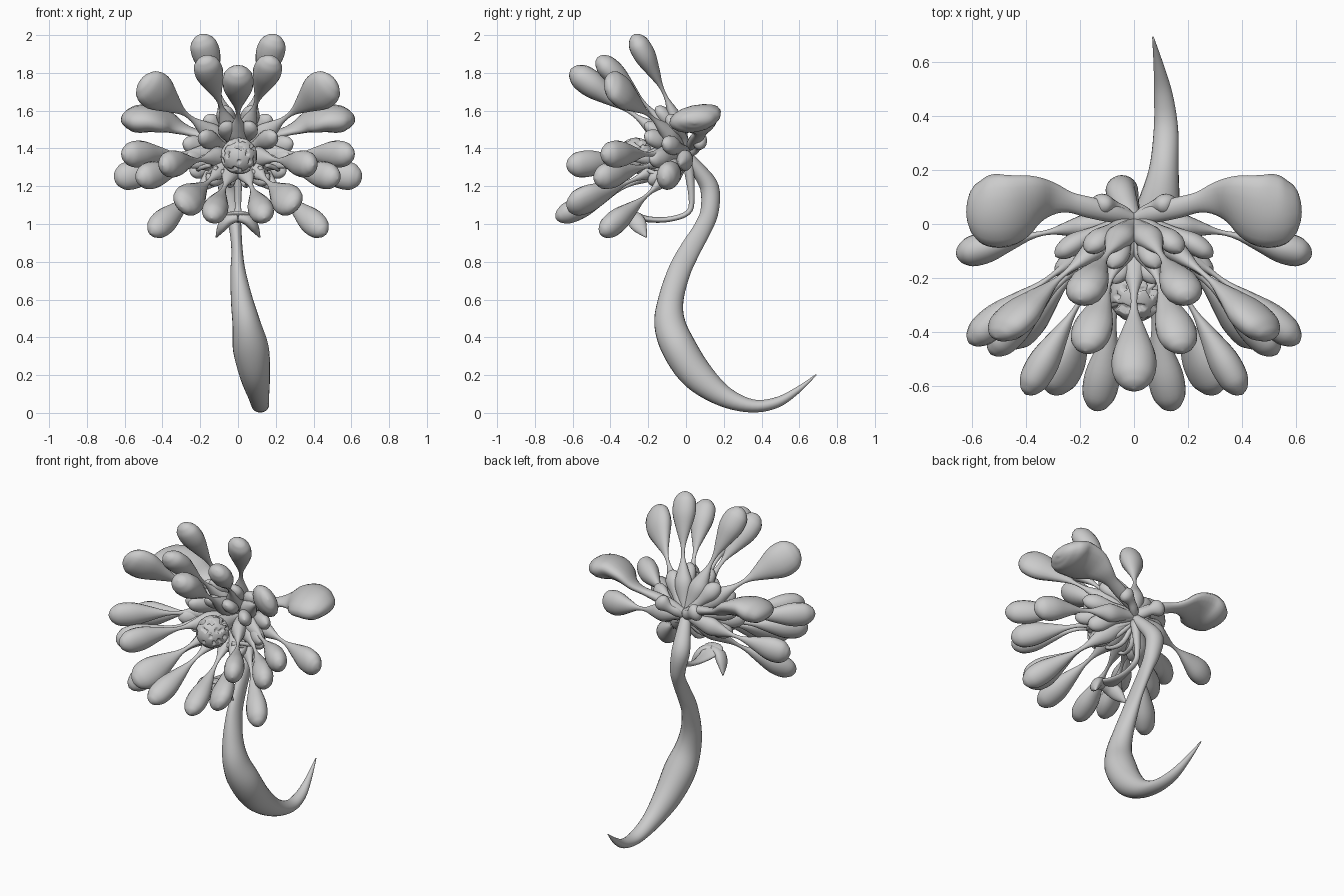
import bpy, bmesh, math
from mathutils import Vector, noise

BASE = Vector((0, 0.01, 1.37))


def catmull(rows, steps):
    out = []
    n = len(rows)
    for i in range(n - 1):
        p = [rows[max(0, min(n - 1, i + k))] for k in (-1, 0, 1, 2)]
        for s in range(steps):
            t = s / steps
            out.append([0.5 * (2 * b + (c - a) * t + (2 * a - 5 * b + 4 * c - d) * t * t
                               + (3 * b - a - 3 * c + d) * t ** 3) for a, b, c, d in zip(*p)])
    out.append(list(rows[-1]))
    return out


def loft(name, rows, side, steps=4, sides=16):
    """Rows are x, y, z, half width, half thickness."""
    rows = catmull(rows, steps)
    pts = [Vector(r[:3]) for r in rows]
    bm = bmesh.new()
    rings = []
    for i, r in enumerate(rows):
        tan = (pts[min(i + 1, len(pts) - 1)] - pts[max(i - 1, 0)]).normalized()
        s = (side - tan * side.dot(tan)).normalized()
        n = tan.cross(s)
        w, h = max(r[3], 0.001), max(r[4], 0.001)
        rings.append([bm.verts.new(pts[i] + s * w * math.cos(a) + n * h * math.sin(a))
                      for a in (2 * math.pi * k / sides for k in range(sides))])
    for a, b in zip(rings, rings[1:]):
        for k in range(sides):
            j = (k + 1) % sides
            bm.faces.new((a[k], a[j], b[j], b[k]))
    bm.faces.new(rings[0])
    bm.faces.new(rings[-1])
    return finish(name, bm)


def finish(name, bm):
    bmesh.ops.recalc_face_normals(bm, faces=bm.faces)
    for f in bm.faces:
        f.smooth = True
    me = bpy.data.meshes.new(name)
    bm.to_mesh(me)
    bm.free()
    ob = bpy.data.objects.new(name, me)
    bpy.context.collection.objects.link(ob)
    return ob


# Spoon petal: swollen claw, thin neck, rounded bulb
SPOON = [(0, .022), (.12, .036), (.26, .056), (.36, .038), (.47, .014), (.57, .016),
         (.69, .044), (.82, .073), (.92, .071), (.97, .048), (.99, .027), (1, .002)]
BUD = [(0, .025), (.25, .03), (.5, .03), (.75, .05), (.9, .043), (.97, .024), (1, .002)]


def petal(name, tip, profile=SPOON, width=1.0, thick=0.78, bend=0.045, sag=0.0):
    tip = Vector(tip)
    d = tip - BASE
    ctrl = BASE + d * 0.5 + Vector((0, bend, -sag))
    side = d.cross(Vector((0, -1, 0))).normalized()
    rows = []
    for t, w in profile:
        p = BASE * (1 - t) ** 2 + ctrl * 2 * t * (1 - t) + tip * t * t
        k = 1 + (width - 1) * max(0, min(1, (t - .5) / .25))
        rows.append((*p, w * k, w * thick))
    loft(name, rows, side)


# Stem with swollen middle and upturned point
loft("stem", [(0, 0, 1.36, .03, .03), (-.03, .07, 1.28, .045, .04), (-.05, .125, 1.19, .055, .05),
              (-.03, .125, 1.07, .045, .048), (-.015, .09, .98, .033, .048),
              (-.005, .02, .86, .03, .055), (0, -.035, .75, .04, .06),
              (.02, -.08, .6, .058, .067), (.045, -.085, .47, .075, .083),
              (.068, -.035, .34, .095, .092), (.09, .06, .2, .08, .085),
              (.11, .2, .088, .055, .056), (.118, .35, .037, .045, .035),
              (.108, .48, .055, .034, .028), (.09, .59, .12, .018, .017),
              (.07, .69, .203, .003, .003)], Vector((1, 0, 0)), 5, 24)

# Outer petals, mirrored left and right: tip and bulb width
TIPS = [(.2, -.28, 2.0, 1), (.18, -.47, 1.88, 1), (.51, -.42, 1.76, 1.35), (.61, -.44, 1.37, .95),
        (.655, -.12, 1.24, 1), (.4, -.63, 1.31, .95), (.46, -.45, .95, .9), (.3, -.63, 1.09, 1.15),
        (.14, -.69, 1.03, .9), (.53, -.48, 1.24, .95)]
# Short inner petals crowded around the middle
INNER = [(.08, -.16, 1.62), (.07, -.22, 1.53), (.2, -.22, 1.47), (.29, -.19, 1.34),
         (.15, -.2, 1.22), (.29, -.12, 1.43), (.25, -.12, 1.27), (.17, -.1, 1.57), (.15, .07, 1.46)]
for sx, label in ((1, "right"), (-1, "left")):
    for i, (x, y, z, w) in enumerate(TIPS):
        petal(f"petal_{label}_{i}", (sx * x, y, z), width=w)
    for i, (x, y, z) in enumerate(INNER):
        petal(f"inner_petal_{label}_{i}", (sx * x, y, z), BUD)
    # Broad drooping paddle petal at the back
    loft(f"paddle_petal_{label}",
         [(sx * x, y, z, w, h) for x, y, z, w, h in (
             (0, .02, 1.39, .02, .02), (.08, .04, 1.43, .035, .03), (.16, .06, 1.46, .04, .028),
             (.24, .08, 1.485, .04, .022), (.31, .09, 1.51, .07, .028), (.38, .08, 1.545, .11, .045),
             (.46, .055, 1.56, .138, .065), (.53, .045, 1.555, .135, .07), (.58, .045, 1.545, .105, .055),
             (.605, .045, 1.535, .06, .03), (.613, .045, 1.53, .003, .003))],
         Vector((-sx * .4, 1, .25)))
    # Lobe of the lower lip
    loft(f"lip_lobe_{label}", [(0, -.28, 1.04, .035, .025), (sx * .05, -.27, 1.025, .045, .03),
                               (sx * .085, -.245, .985, .04, .025), (sx * .115, -.21, .93, .004, .004)],
         Vector((0, 1, .4)))
    # Thin filaments under the ball
    for i in range(4):
        a = i * .09
        loft(f"filament_{label}_{i}", [(0, 0, 1.34, .015, .015),
             (sx * (.03 + a * .5), -.06, 1.22 + a * .3, .016, .016),
             (sx * (.05 + a * .6), -.15, 1.21 + a * .3, .012, .012),
             (sx * (.04 + a * .4), -.22, 1.26 + a * .2, .014, .014)], Vector((1, 0, .2)), 4, 8)

petal("top_petal", (0, -.61, 1.82), width=1.1, thick=.95, sag=.03)

# Lower lip strap
loft("lip_strap", [(0, .01, 1.33, .03, .03), (0, .03, 1.14, .018, .016), (0, .01, 1.06, .018, .014),
                   (0, -.09, 1.025, .022, .014), (0, -.2, 1.025, .045, .016),
                   (0, -.28, 1.05, .065, .018), (0, -.31, 1.065, .03, .006)], Vector((1, 0, 0)))

# Column carrying the ball
loft("column", [(0, .03, 1.37, .02, .02), (0, -.02, 1.37, .06, .06), (0, -.1, 1.37, .05, .05),
                (0, -.2, 1.365, .06, .06)], Vector((1, 0, 0)))

# Pitted centre ball
bm = bmesh.new()
bmesh.ops.create_icosphere(bm, subdivisions=5, radius=1)
for v in bm.verts:
    dent = .022 if noise.noise(v.co * 3.5) > .25 else 0
    v.co = Vector((.005, -.265, 1.36)) + v.co * (.097 - dent)
finish("centre_ball", bm)
